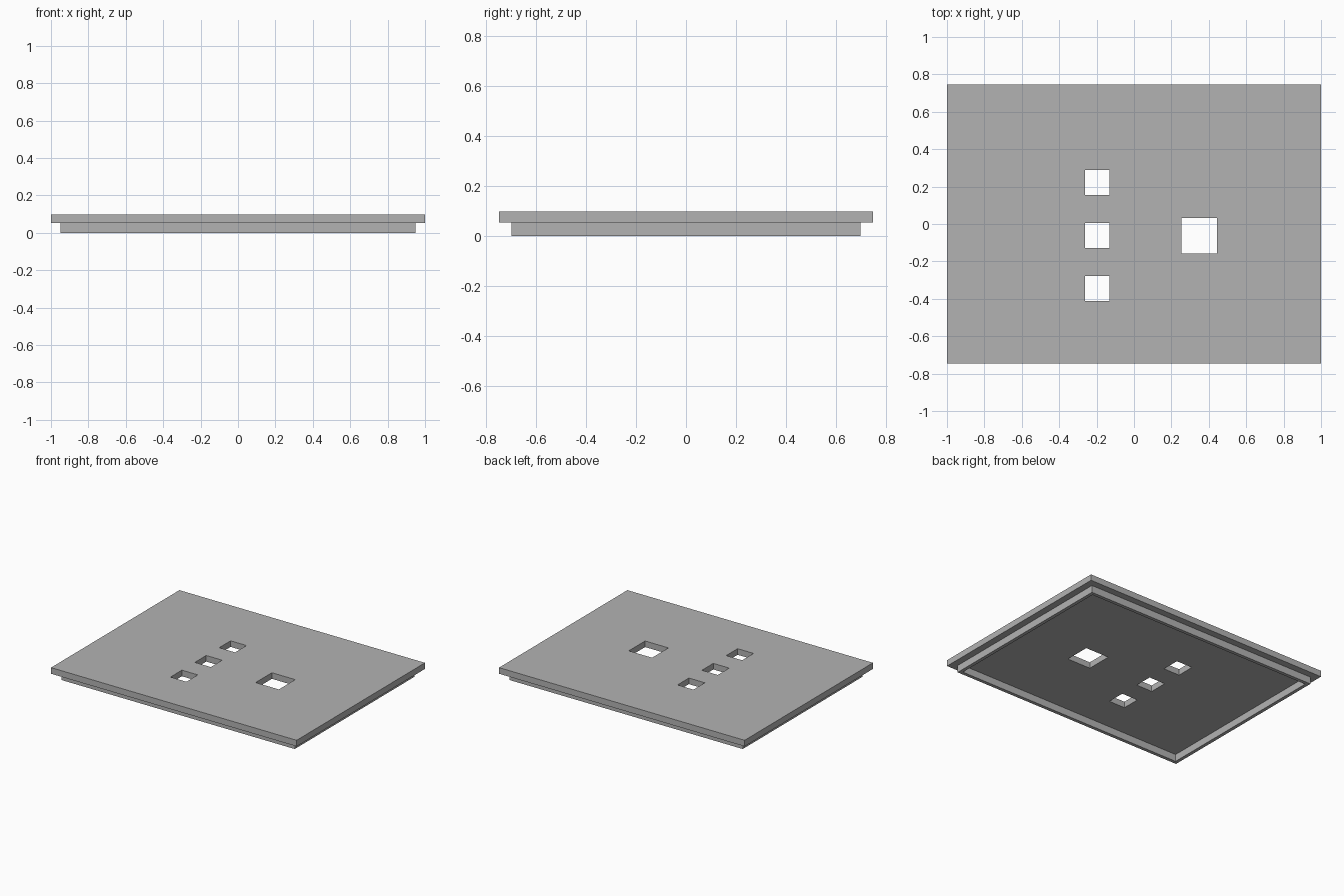
import bpy
import bmesh

cube = bpy.data.objects.get("Cube")
if cube:
    bpy.data.objects.remove(cube, do_unlink=True)

# Single flat colour
grey = bpy.data.materials.new("mid grey")
grey.use_nodes = True
colour = (0.45, 0.45, 0.45, 1.0)
grey.diffuse_color = colour
grey.node_tree.nodes["Principled BSDF"].inputs["Base Color"].default_value = colour


def rect(cx, cy, w, d):
    return cx - w / 2, cx + w / 2, cy - d / 2, cy + d / 2


def holed_slab(name, outline, holes, z0, z1):
    """Flat slab with rectangular through holes, cut on a shared grid."""
    rects = [outline] + holes
    xs = sorted({v for r in rects for v in r[:2]})
    ys = sorted({v for r in rects for v in r[2:]})
    bm = bmesh.new()
    grid = [[bm.verts.new((x, y, z0)) for y in ys] for x in xs]
    for i in range(len(xs) - 1):
        for j in range(len(ys) - 1):
            mx, my = (xs[i] + xs[i + 1]) / 2, (ys[j] + ys[j + 1]) / 2
            if any(a < mx < b and c < my < d for a, b, c, d in holes):
                continue
            bm.faces.new((grid[i][j], grid[i + 1][j], grid[i + 1][j + 1], grid[i][j + 1]))
    result = bmesh.ops.extrude_face_region(bm, geom=bm.faces[:])
    top = [e for e in result["geom"] if isinstance(e, bmesh.types.BMVert)]
    bmesh.ops.translate(bm, verts=top, vec=(0, 0, z1 - z0))
    loose = [v for v in bm.verts if not v.link_faces]
    bmesh.ops.delete(bm, geom=loose, context="VERTS")
    bmesh.ops.recalc_face_normals(bm, faces=bm.faces[:])
    mesh = bpy.data.meshes.new(name)
    bm.to_mesh(mesh)
    bm.free()
    mesh.materials.append(grey)
    obj = bpy.data.objects.new(name, mesh)
    bpy.context.collection.objects.link(obj)
    return obj


# Lid plate with a row of three small holes and one large hole
row_y = -0.062
holes = [rect(-0.197, row_y + k * 0.283, 0.13, 0.133) for k in (-1, 0, 1)]
holes.append(rect(0.348, row_y, 0.19, 0.19))
holed_slab("lid_plate", rect(0, 0, 2.0, 1.493), holes, 0.052, 0.097)

# Thin locating lip under the plate
lip = 0.025
w, d = 1.9, 1.393
holed_slab("lid_lip", rect(0, 0, w, d), [rect(0, 0, w - 2 * lip, d - 2 * lip)], 0.0, 0.052)
